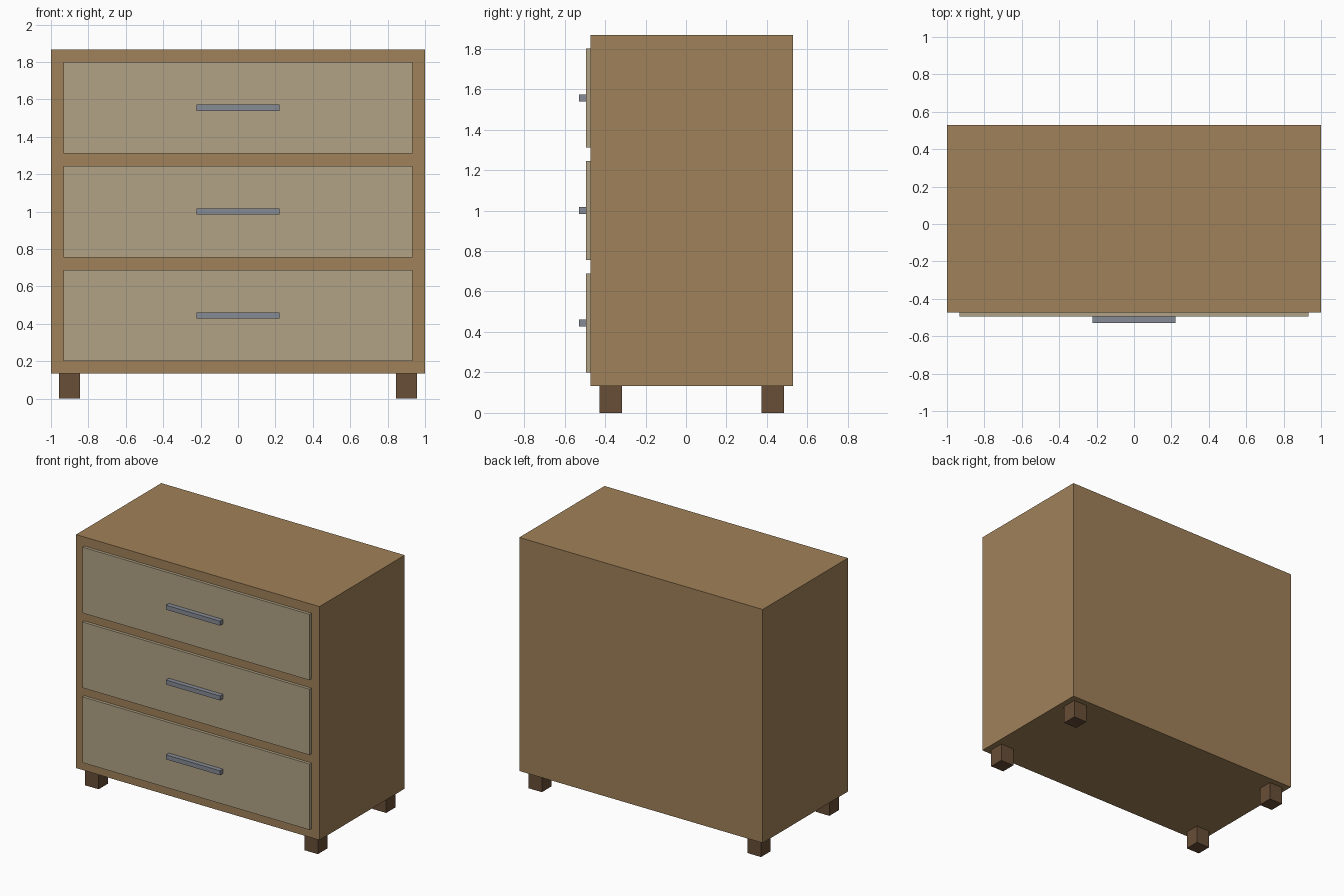
import bpy

# Remove the default object
cube = bpy.data.objects.get("Cube")
if cube:
    bpy.data.objects.remove(cube, do_unlink=True)


def make_material(name, rgb):
    mat = bpy.data.materials.new(name)
    mat.use_nodes = True
    colour = (*rgb, 1.0)
    mat.diffuse_color = colour
    for node in mat.node_tree.nodes:
        if node.type == "BSDF_PRINCIPLED":
            node.inputs["Base Color"].default_value = colour
    return mat


def box(name, low, high, mat):
    """Axis-aligned box between two corners."""
    bpy.ops.mesh.primitive_cube_add(size=1)
    obj = bpy.context.object
    obj.name = name
    obj.location = [(a + b) / 2 for a, b in zip(low, high)]
    obj.scale = [b - a for a, b in zip(low, high)]
    bpy.ops.object.transform_apply(location=True, rotation=False, scale=True)
    obj.data.materials.append(mat)
    return obj


wood = make_material("warm wood", (0.35, 0.22, 0.10))
panel = make_material("pale panel", (0.44, 0.365, 0.24))
metal = make_material("grey metal", (0.24, 0.26, 0.30))
dark_wood = make_material("dark wood", (0.138, 0.077, 0.038))

LEG_HEIGHT, TOP = 0.133, 1.867
FRONT, BACK = -0.472, 0.528
PANEL_FRONT = FRONT - 0.022
RAIL, DRAWER = 0.0667, 0.489

# Cabinet
box("cabinet_body", (-1, FRONT, LEG_HEIGHT), (1, BACK, TOP), wood)

# Drawers and pulls, bottom to top
for i, level in enumerate(("bottom", "middle", "top")):
    z = LEG_HEIGHT + RAIL + i * (DRAWER + RAIL)
    mid = z + DRAWER / 2
    box(level + "_drawer_front", (-0.933, PANEL_FRONT, z),
        (0.933, FRONT, z + DRAWER), panel)
    box(level + "_drawer_handle", (-0.222, PANEL_FRONT - 0.034, mid - 0.0167),
        (0.222, PANEL_FRONT, mid + 0.0167), metal)

# Legs, set in from the corners
INSET, LEG = 0.044, 0.111
for side, x in (("right", -1 + INSET), ("left", 1 - INSET - LEG)):
    for end, y in (("front", FRONT + INSET), ("back", BACK - INSET - LEG)):
        box(f"{end}_{side}_leg", (x, y, 0), (x + LEG, y + LEG, LEG_HEIGHT), dark_wood)
